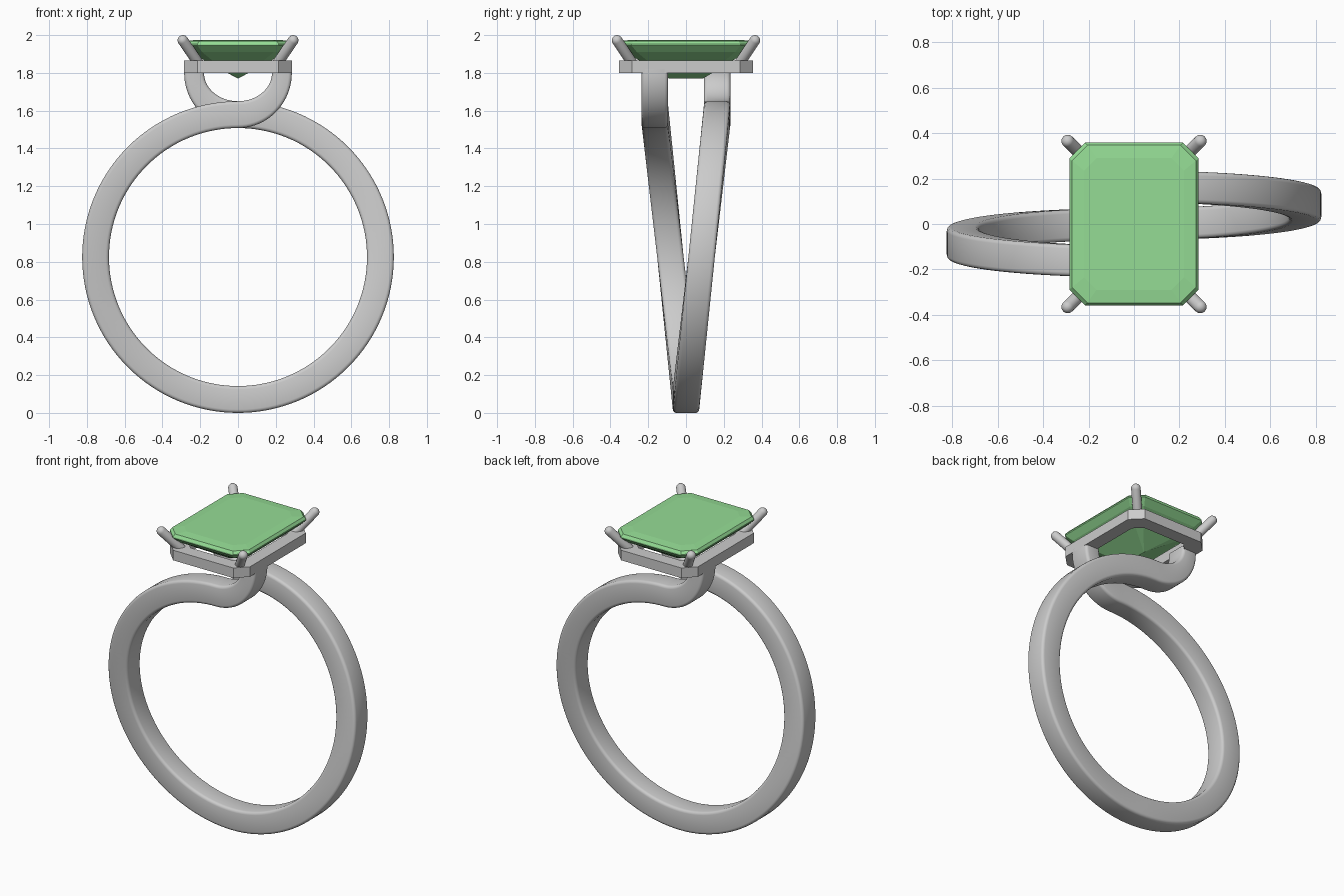
import bpy, bmesh
from math import sin, cos, pi
from mathutils import Vector

if "Cube" in bpy.data.objects:
    bpy.data.objects.remove(bpy.data.objects["Cube"])

def mesh_object(name, rings, closed=False, caps=True, smooth=None, mat=None):
    """Skin a list of equal-length point rings into one object."""
    bm = bmesh.new()
    vs = [[bm.verts.new(p) for p in r] for r in rings]
    n = len(vs[0])
    pairs = list(zip(vs, vs[1:])) + ([(vs[-1], vs[0])] if closed else [])
    for a, b in pairs:
        for i in range(n):
            j = (i + 1) % n
            bm.faces.new((a[i], a[j], b[j], b[i]))
    if caps and not closed:
        bm.faces.new(vs[0])
        bm.faces.new(vs[-1])
    bmesh.ops.remove_doubles(bm, verts=bm.verts, dist=1e-5)
    bmesh.ops.recalc_face_normals(bm, faces=bm.faces)
    me = bpy.data.meshes.new(name)
    bm.to_mesh(me)
    bm.free()
    ob = bpy.data.objects.new(name, me)
    bpy.context.collection.objects.link(ob)
    if mat:
        me.materials.append(mat)
    if smooth:
        bpy.ops.object.select_all(action='DESELECT')
        ob.select_set(True)
        bpy.context.view_layer.objects.active = ob
        bpy.ops.object.shade_smooth_by_angle(angle=smooth)
    return ob

def octagon(hx, hy, c, z):
    """Rectangle with cut corners."""
    return [(hx, -hy + c, z), (hx, hy - c, z), (hx - c, hy, z), (-hx + c, hy, z),
            (-hx, hy - c, z), (-hx, -hy + c, z), (-hx + c, -hy, z), (hx - c, -hy, z)]

# Bypass band: each station is (inner point, outer point, y centre)
ZC, R_IN, R_OUT, Y_TOP, HALF_W = 0.825, 0.683, 0.825, 0.165, 0.07
half = []
for i in range(65):                       # left half, bottom to top
    a = pi * i / 64
    d = Vector((-sin(a), 0, -cos(a)))
    c = Vector((0, 0, ZC))
    half.append((c + d * R_IN, c + d * R_OUT, -Y_TOP * (1 - cos(a)) / 2))
for i in range(1, 21):                    # end curls up to the seat
    a = pi / 2 * i / 20
    half.append((Vector((0.285 * sin(a), 0, 1.8 - 0.292 * cos(a))),
                 Vector((0.18 * sin(a), 0, 1.8 - 0.15 * cos(a))), -Y_TOP))
up = Vector((0, 0, 0.02))
half.append((half[-1][0] + up, half[-1][1] + up, -Y_TOP))

def turn(p):
    return Vector((-p.x, -p.y, p.z))

def section(p_in, p_out, y, r=0.018):
    axis = p_out - p_in
    h = axis.length / 2
    u, mid = axis.normalized(), (p_in + p_out) / 2
    pts = []
    for k, (su, sv) in enumerate(((1, 1), (-1, 1), (-1, -1), (1, -1))):
        for s in range(4):
            t = pi / 2 * (k + s / 3)
            pts.append(mid + u * (su * (h - r) + r * cos(t))
                       + Vector((0, y + sv * (HALF_W - r) + r * sin(t), 0)))
    return pts

other = [(turn(a), turn(b), -y) for a, b, y in half[1:]]
mesh_object("bypass_band", [section(*s) for s in half[::-1] + other], smooth=0.6)

# Seat frame under the stone
mesh_object("seat_frame", [octagon(0.285, 0.355, 0.07, 1.80), octagon(0.285, 0.355, 0.07, 1.865),
                           octagon(0.20, 0.27, 0.05, 1.865), octagon(0.20, 0.27, 0.05, 1.80)],
            closed=True)

# Emerald-cut stone: keel, pavilion steps, girdle, crown, table
green = bpy.data.materials.new("green_stone")
green.diffuse_color = (0.30, 0.72, 0.30, 1)
green.use_nodes = True
green.node_tree.nodes["Principled BSDF"].inputs["Base Color"].default_value = green.diffuse_color
mesh_object("stone", [octagon(0.001, 0.09, 0.0005, 1.77), octagon(0.19, 0.26, 0.045, 1.873),
                      octagon(0.25, 0.32, 0.06, 1.91), octagon(0.285, 0.358, 0.07, 1.945),
                      octagon(0.285, 0.358, 0.07, 1.953), octagon(0.273, 0.347, 0.068, 1.969),
                      octagon(0.22, 0.29, 0.055, 1.975)], mat=green)

# Four round-tipped prongs
for sx, nx in ((-1, "left"), (1, "right")):
    for sy, ny in ((-1, "front"), (1, "back")):
        a = Vector((sx * 0.205, sy * 0.28, 1.845))
        b = Vector((sx * 0.292, sy * 0.365, 1.972))
        w = (b - a).normalized()
        u = w.orthogonal().normalized()
        v = w.cross(u)
        R = 0.028
        prof = [(a, R)] + [(b + w * R * sin(t), R * cos(t))
                           for t in (pi / 2 * k / 6.2 for k in range(7))]
        mesh_object(f"prong_{ny}_{nx}",
                    [[c + (u * cos(2 * pi * k / 20) + v * sin(2 * pi * k / 20)) * r
                      for k in range(20)] for c, r in prof], smooth=0.6)
